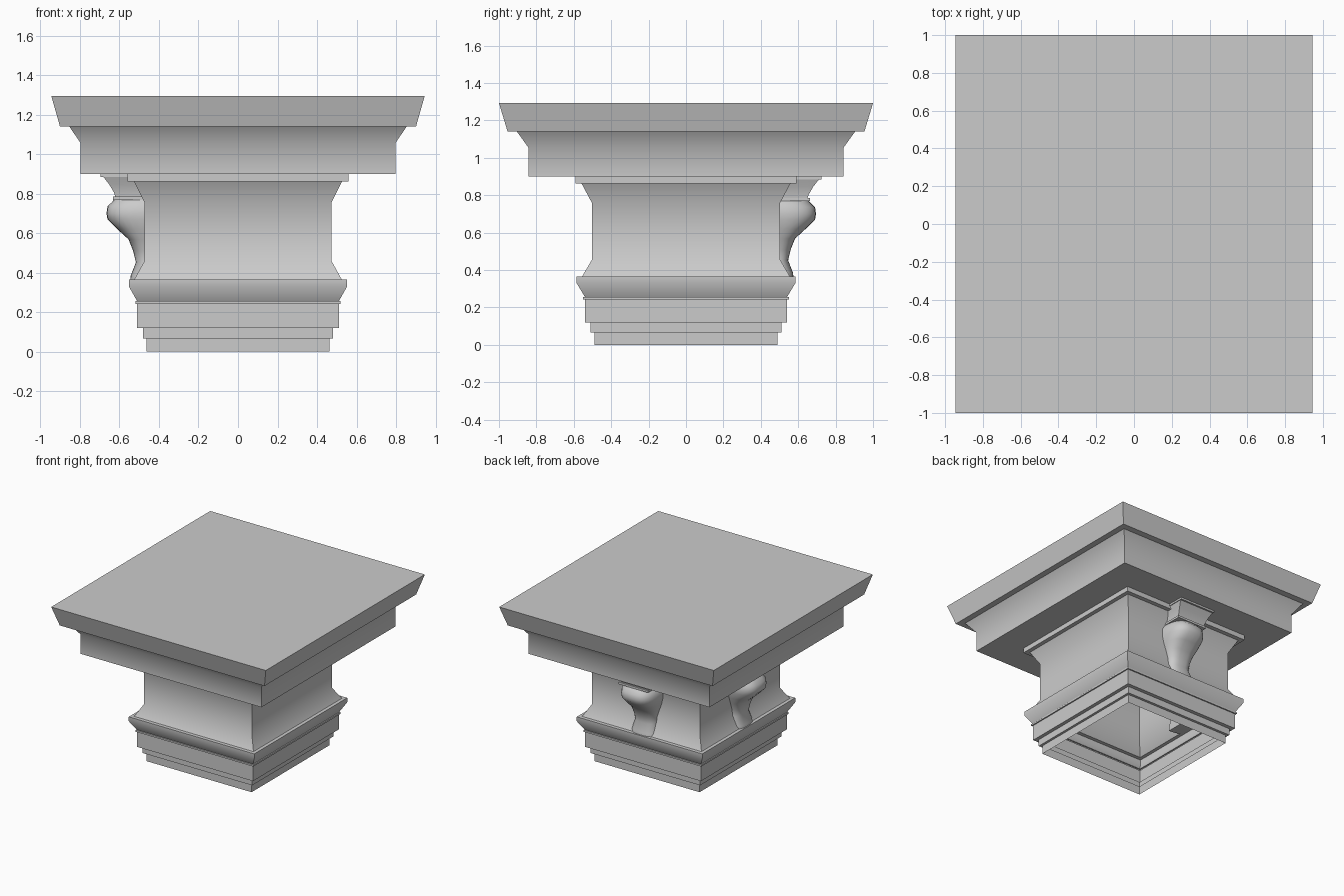
import bpy, bmesh, math
from mathutils import Matrix

cube = bpy.data.objects.get("Cube")
if cube:
    bpy.data.objects.remove(cube, do_unlink=True)

stone = bpy.data.materials.new("grey stone")
stone.use_nodes = True
stone.diffuse_color = (0.6, 0.6, 0.6, 1)
stone.node_tree.nodes["Principled BSDF"].inputs["Base Color"].default_value = (0.6, 0.6, 0.6, 1)

RATIO = 0.945   # plan width over plan depth
WALL = 0.46     # where the brackets are rooted, behind the neck wall


def loft(name, rings, cap_bottom, angle, matrix=None):
    """Skin a stack of equal-sized closed rings, with a cap on top."""
    bm = bmesh.new()
    loops = [[bm.verts.new(p) for p in ring] for ring in rings]
    for low, high in zip(loops, loops[1:]):
        for i in range(len(low)):
            j = (i + 1) % len(low)
            bm.faces.new((low[i], low[j], high[j], high[i]))
    bm.faces.new(loops[-1])
    if cap_bottom:
        bm.faces.new(loops[0][::-1])
    for face in bm.faces:
        face.smooth = True
    if matrix:
        bm.transform(matrix)
    mesh = bpy.data.meshes.new(name)
    bm.to_mesh(mesh)
    bm.free()
    mesh.set_sharp_from_angle(angle=math.radians(angle))
    mesh.materials.append(stone)
    obj = bpy.data.objects.new(name, mesh)
    bpy.context.scene.collection.objects.link(obj)
    return obj


def plan(half, z):
    x = half * RATIO
    return [(-x, -half, z), (x, -half, z), (x, half, z), (-x, half, z)]


def block_section(z, half_width, front):
    w = half_width
    return [(-w, WALL, z), (w, WALL, z), (w, front, z), (-w, front, z)]


def round_section(z, half_width, front, steps=16):
    """Rounded front standing on a straight back edge."""
    ring = []
    for k in range(steps + 1):
        a = math.pi * k / steps
        c = math.cos(a)
        u = math.copysign(abs(c) ** 0.7, c)
        v = max(math.sin(a), 0) ** 0.7
        ring.append((half_width * u, WALL + (front - WALL) * v, z))
    return ring


# Moulded capital: hollow shell, open underneath (half depth, height)
capital = [(0.49, 0), (0.49, 0.067), (0.51, 0.067), (0.51, 0.12), (0.54, 0.12),
           (0.54, 0.242), (0.55, 0.242), (0.55, 0.255), (0.54, 0.255),
           (0.585, 0.33), (0.585, 0.365), (0.556, 0.365), (0.502, 0.457),
           (0.502, 0.757), (0.558, 0.862), (0.592, 0.862), (0.592, 0.9),
           (0.843, 0.9), (0.843, 1.055), (0.904, 1.14), (0.954, 1.14), (1, 1.293)]
loft("moulded_capital", [plan(h, z) for h, z in capital], False, 40)

# Bracket parts (height, half width, front)
body = [(0.36, 0.115, 0.575), (0.385, 0.115, 0.572), (0.452, 0.095, 0.546),
        (0.51, 0.102, 0.56), (0.568, 0.12, 0.583), (0.62, 0.138, 0.64),
        (0.67, 0.15, 0.69), (0.7, 0.152, 0.695), (0.735, 0.148, 0.69),
        (0.758, 0.135, 0.666), (0.772, 0.125, 0.655)]
fillet = [(0.768, 0.13, 0.662), (0.785, 0.13, 0.662)]
cove = [(0.785, 0.122, 0.65), (0.805, 0.124, 0.657), (0.845, 0.135, 0.68),
        (0.886, 0.152, 0.712)]
slab = [(0.885, 0.157, 0.725), (0.9, 0.157, 0.725)]

# One bracket at the back, one on the right
places = {"back": Matrix.Identity(4),
          "right": Matrix.Translation((0.029, 0, 0)) @ Matrix.Rotation(math.pi / 2, 4, "Z")}
for side, matrix in places.items():
    loft(side + "_bracket_body", [round_section(*r) for r in body], True, 50, matrix)
    for part, rings in (("fillet", fillet), ("cove", cove), ("slab", slab)):
        loft(f"{side}_bracket_{part}", [block_section(*r) for r in rings], True, 40, matrix)
